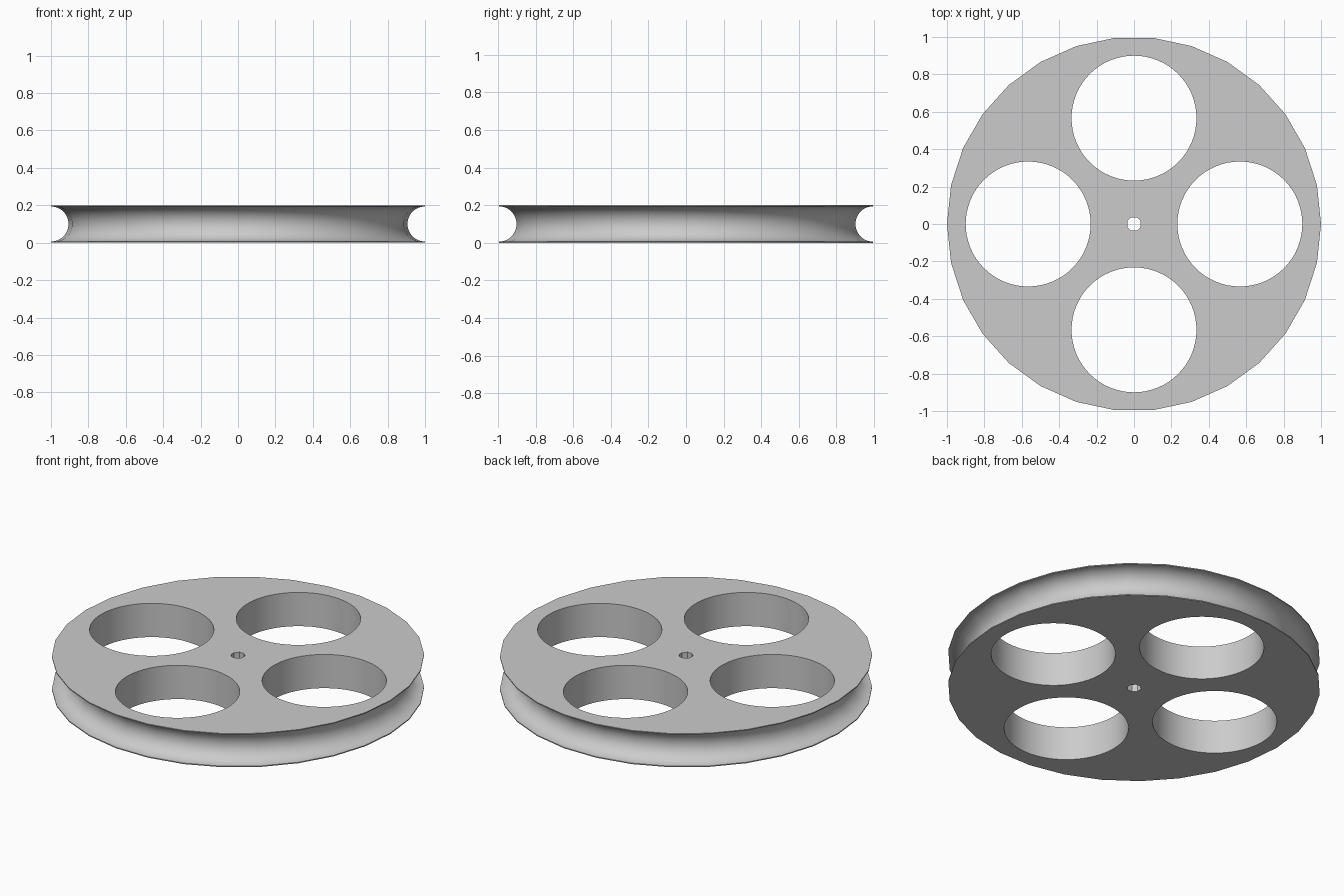
import bpy
import bmesh
from math import sin, cos, pi, radians

cube = bpy.data.objects.get("Cube")
if cube:
    bpy.data.objects.remove(cube, do_unlink=True)

HEIGHT = 0.2
SIDES = 30
GROOVE_R = 0.094
GROOVE_STEPS = 24

grey = bpy.data.materials.new("light grey")
grey.use_nodes = True
colour = (0.6, 0.6, 0.6, 1)
grey.diffuse_color = colour
grey.node_tree.nodes["Principled BSDF"].inputs["Base Color"].default_value = colour


def add_cutter(name, x, y, radius, sides, turn=0):
    """Upright cylinder used to punch a hole through the wheel."""
    bpy.ops.mesh.primitive_cylinder_add(
        vertices=sides, radius=radius, depth=HEIGHT * 3,
        location=(x, y, HEIGHT / 2), rotation=(0, 0, turn))
    cutter = bpy.context.object
    cutter.name = name
    cutter.hide_render = True
    cutter.data.materials.append(grey)
    return cutter


# Rim profile: thin lip, half-round groove, thin lip
profile = [(1, 0)]
for i in range(GROOVE_STEPS + 1):
    a = pi * i / GROOVE_STEPS
    profile.append((1 - GROOVE_R * sin(a), HEIGHT / 2 - GROOVE_R * cos(a)))
profile.append((1, HEIGHT))

# Wheel body: rings of the profile, capped above and below
bm = bmesh.new()
rings = [[bm.verts.new((r * cos(2 * pi * k / SIDES), r * sin(2 * pi * k / SIDES), z))
          for k in range(SIDES)] for r, z in profile]
for low, high in zip(rings, rings[1:]):
    for k in range(SIDES):
        n = (k + 1) % SIDES
        bm.faces.new((low[k], low[n], high[n], high[k]))
bm.faces.new(rings[0][::-1])
bm.faces.new(rings[-1])
bmesh.ops.recalc_face_normals(bm, faces=bm.faces[:])
mesh = bpy.data.meshes.new("pulley_wheel")
bm.to_mesh(mesh)
bm.free()
mesh.materials.append(grey)
wheel = bpy.data.objects.new("pulley_wheel", mesh)
bpy.context.collection.objects.link(wheel)

# Four large round openings and the small axle hole
cutters = [add_cutter("opening_cutter", 0.566 * cos(i * pi / 2), 0.566 * sin(i * pi / 2), 0.334, 64)
           for i in range(4)]
cutters.append(add_cutter("axle_cutter", 0, 0, 0.039, 8, pi / 8))

bpy.ops.object.select_all(action='DESELECT')
wheel.select_set(True)
bpy.context.view_layer.objects.active = wheel
for cutter in cutters:
    cut = wheel.modifiers.new("cut", 'BOOLEAN')
    cut.operation = 'DIFFERENCE'
    cut.solver = 'EXACT'
    cut.object = cutter
    bpy.ops.object.modifier_apply(modifier=cut.name)
    bpy.data.objects.remove(cutter, do_unlink=True)

# Smooth groove and openings, crisp rims
bpy.ops.object.shade_smooth_by_angle(angle=radians(30))
